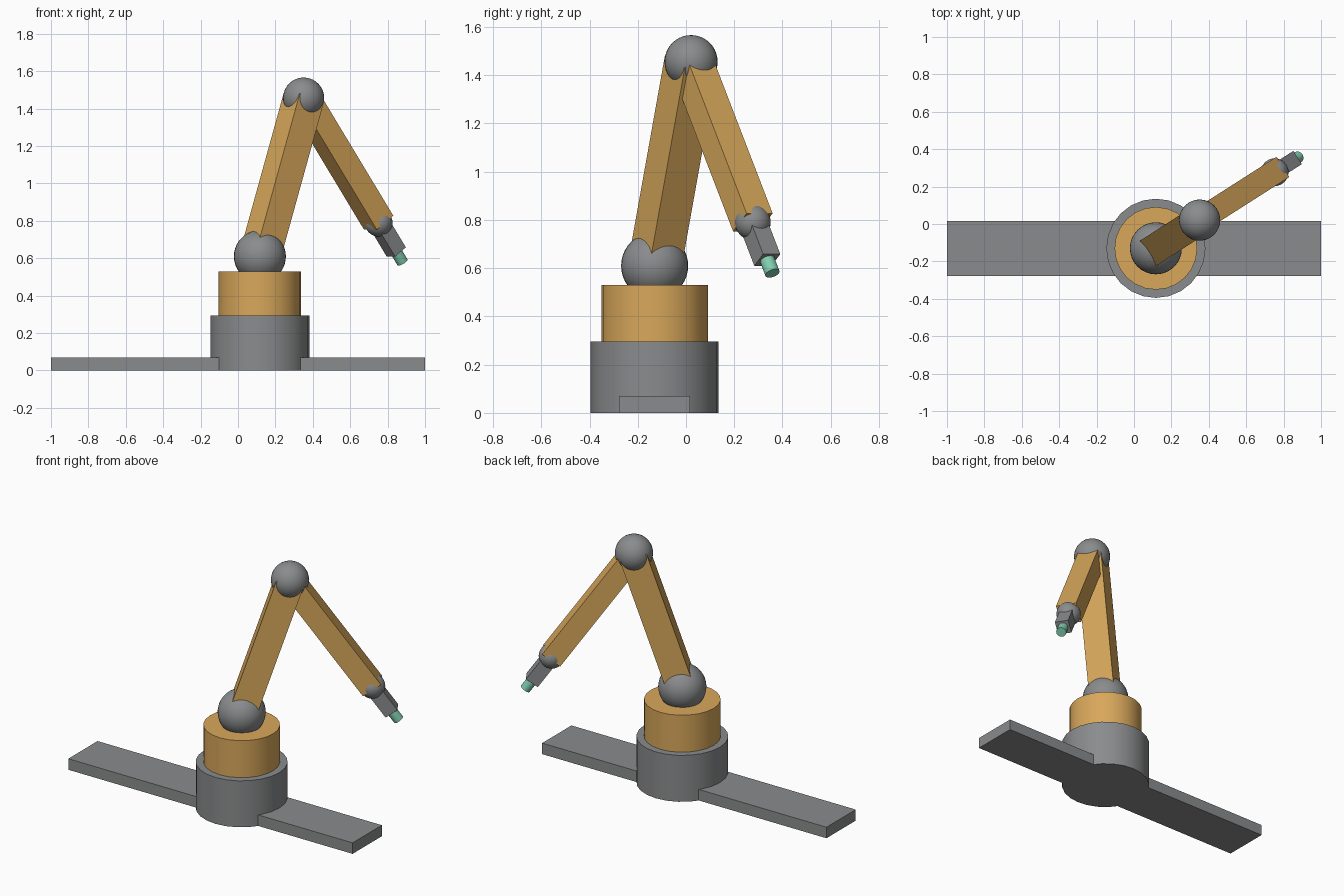
import bpy
import math
from mathutils import Vector, Matrix

old = bpy.data.objects.get("Cube")
if old:
    bpy.data.objects.remove(old, do_unlink=True)


def material(name, rgb):
    mat = bpy.data.materials.new(name)
    mat.use_nodes = True
    color = (*rgb, 1)
    mat.diffuse_color = color
    mat.node_tree.nodes["Principled BSDF"].inputs["Base Color"].default_value = color
    return mat


grey = material("machine grey", (0.255, 0.26, 0.265))
orange = material("arm orange", (0.69, 0.39, 0.105))
teal = material("tip teal", (0.22, 0.61, 0.43))


def finish(name, mat, smooth=True):
    ob = bpy.context.object
    ob.name = name
    ob.data.materials.append(mat)
    if smooth:
        bpy.ops.object.shade_smooth_by_angle(angle=math.radians(35))
    return ob


def cylinder(name, mat, radius, depth, center, sides=24):
    bpy.ops.mesh.primitive_cylinder_add(vertices=sides, radius=radius, depth=depth, location=center)
    return finish(name, mat)


def ball(name, mat, radius, center):
    bpy.ops.mesh.primitive_uv_sphere_add(segments=32, ring_count=20, radius=radius, location=center)
    return finish(name, mat)


def box(name, mat, size, center):
    bpy.ops.mesh.primitive_cube_add(size=1, location=center)
    ob = finish(name, mat, False)
    ob.data.transform(Matrix.Diagonal((*size, 1)))
    return ob


def align(ob, start, end):
    """Point local z from start to end, keeping local y horizontal."""
    z = (end - start).normalized()
    y = Vector((0, 0, 1)).cross(z).normalized()
    x = y.cross(z)
    turn = Matrix((x, y, z)).transposed().to_4x4()
    ob.matrix_world = Matrix.Translation((start + end) / 2) @ turn


def beam(name, mat, width, start, end):
    align(box(name, mat, (width, width, (end - start).length), start), start, end)


# Joint positions
cx, cy = 0.117, -0.13
shoulder = Vector((cx, cy, 0.61))
elbow = Vector((0.351, 0.021, 1.456))
wrist = Vector((0.752, 0.277, 0.79))
reach = (wrist - elbow).normalized()
hand_end = wrist + reach * 0.192
tip_end = wrist + reach * 0.26

# Track and turntable
box("track_plate", grey, (2, 0.294, 0.07), (0, cy, 0.035))
cylinder("base_drum", grey, 0.265, 0.295, (cx, cy, 0.1475))
cylinder("turntable", orange, 0.221, 0.235, (cx, cy, 0.4125))

# Joints
ball("shoulder_joint", grey, 0.139, shoulder)
ball("elbow_joint", grey, 0.11, elbow)
ball("wrist_joint", grey, 0.074, wrist)

# Arm segments and hand
beam("upper_arm", orange, 0.16, shoulder, elbow)
beam("forearm", orange, 0.128, elbow, wrist)
beam("hand", grey, 0.084, wrist, hand_end)

# Tool tip
tip = cylinder("tool_tip", teal, 0.031, (tip_end - hand_end).length, hand_end)
align(tip, hand_end, tip_end)
